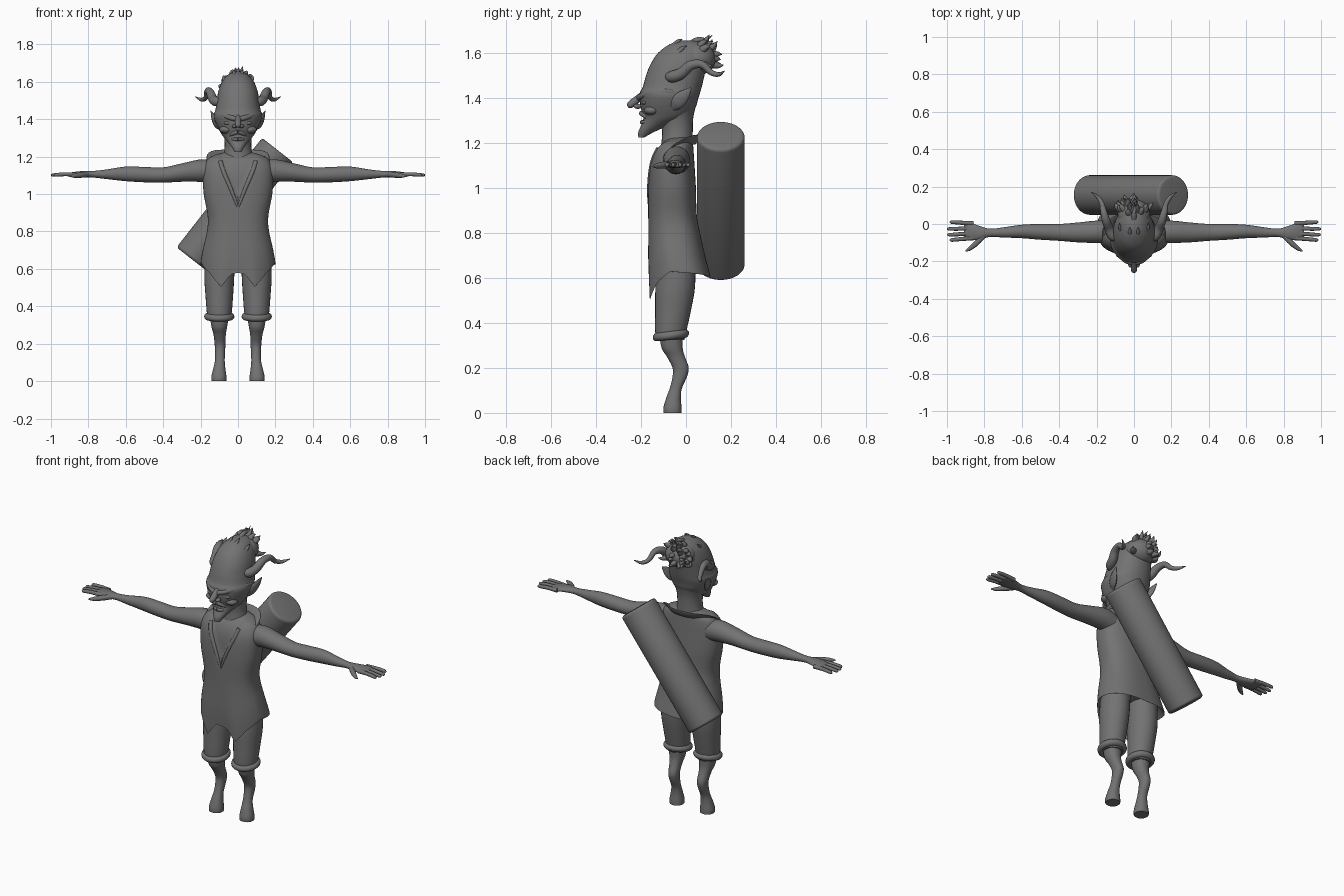
import bpy, bmesh, random
from math import sin, cos, pi, atan2
from mathutils import Vector

if "Cube" in bpy.data.objects:
    bpy.data.objects.remove(bpy.data.objects["Cube"])

grey = bpy.data.materials.new("dark_grey")
grey.diffuse_color = (.17, .17, .17, 1)
grey.use_nodes = True
grey.node_tree.nodes["Principled BSDF"].inputs["Base Color"].default_value = grey.diffuse_color

def catmull(rows, k):
    """Smoothly resample a list of equal-length tuples."""
    out = []
    for i in range(len(rows) - 1):
        a, b, c, d = rows[max(i-1, 0)], rows[i], rows[i+1], rows[min(i+2, len(rows)-1)]
        for s in range(k):
            t = s / k
            out.append(tuple(.5*(2*q + (r-p)*t + (2*p-5*q+4*r-w)*t*t + (3*q-p-3*r+w)*t**3)
                             for p, q, r, w in zip(a, b, c, d)))
    return out + [tuple(rows[-1])]

def finish(ob, mirror=False, angle=40):
    ob.data.materials.append(grey)
    bpy.ops.object.select_all(action='DESELECT')
    ob.select_set(True)
    bpy.context.view_layer.objects.active = ob
    bpy.ops.object.shade_smooth_by_angle(angle=angle*pi/180)
    if mirror:
        ob.modifiers.new("Mirror", 'MIRROR')
    return ob

def skin(name, rings, mirror=False, angle=40):
    """Skin closed rings of points and cap both ends."""
    bm = bmesh.new()
    vs = [[bm.verts.new(p) for p in r] for r in rings]
    n = len(vs[0])
    for a, b in zip(vs, vs[1:]):
        for i in range(n):
            bm.faces.new((a[i], a[(i+1) % n], b[(i+1) % n], b[i]))
    bm.faces.new(vs[0])
    bm.faces.new(vs[-1])
    bmesh.ops.recalc_face_normals(bm, faces=bm.faces)
    me = bpy.data.meshes.new(name)
    bm.to_mesh(me)
    bm.free()
    ob = bpy.data.objects.new(name, me)
    bpy.context.collection.objects.link(ob)
    return finish(ob, mirror, angle)

def loft(name, rows, axis='z', power=2.0, n=28, k=5, mirror=False, tweak=None):
    """Rows: position along axis, centre a, half a, centre b, half b. Angle 0 faces -b."""
    rings = []
    for t, ac, ah, bc, bh in catmull(rows, k):
        ring = []
        for i in range(n):
            f = 2*pi*i/n
            s, c = sin(f), -cos(f)
            e = 2/power
            a = ac + ah*abs(s)**e*(1 if s > 0 else -1)
            b = bc + bh*abs(c)**e*(1 if c > 0 else -1)
            p = Vector((a, b, t) if axis == 'z' else (t, a, b))
            ring.append(tweak(p, f, bc) if tweak else p)
        rings.append(ring)
    return skin(name, rings, mirror)

def tube(name, pts, n=12, k=4, mirror=False, flat=1.0):
    """Tapered tube through (x, y, z, radius) points."""
    rows = catmull(pts, k)
    P = [Vector(r[:3]) for r in rows]
    whole = (P[-1] - P[0]).normalized()
    ref = Vector((1, 0, 0)) if abs(whole.x) < .8 else Vector((0, 0, 1))
    rings = []
    for i, p in enumerate(P):
        t = (P[min(i+1, len(P)-1)] - P[max(i-1, 0)]).normalized()
        u = t.cross(ref).normalized()
        v = u.cross(t)
        r = max(rows[i][3], .001)
        rings.append([p + u*r*cos(2*pi*j/n) + v*r*flat*sin(2*pi*j/n) for j in range(n)])
    return skin(name, rings, mirror, angle=60)

def ball(name, loc, scale, mirror=False):
    bpy.ops.mesh.primitive_uv_sphere_add(segments=20, ring_count=12, radius=1)
    ob = bpy.context.object
    ob.name = name
    for v in ob.data.vertices:
        v.co = Vector(a*b for a, b in zip(v.co, scale)) + Vector(loc)
    return finish(ob, mirror)

# Vest: pointed hem in front, sunken V neckline
HEM = [(0, .585), (.12, .58), (.39, .51), (.8, .585), (1.3, .635), (2.4, .62), (3.2, .61)]
def vest_shape(p, f, yc):
    f = min(f, 2*pi - f)
    for (a, za), (b, zb) in zip(HEM, HEM[1:]):
        if a <= f <= b:
            hem = za + (zb-za)*(f-a)/(b-a)
    w = min(1, max(0, (.84 - p.z)/.22))
    if p.y < yc and p.z > .93:
        p.y += .014*min(1, max(0, (.10*(p.z-.93)/.25 - abs(p.x))/.02))
    p.z += (hem - .62)*w
    if f < 1:
        p.y -= max(0, .62 - hem)*w*.08
    return p
loft("vest", [(.68, 0, .14, -.03, .10), (.625, 0, .19, -.028, .13), (.62, 0, .20, -.026, .134),
              (.70, 0, .187, -.04, .126), (.80, 0, .166, -.052, .115), (.88, 0, .162, -.06, .108),
              (1.0, 0, .183, -.062, .106), (1.1, 0, .188, -.062, .10), (1.16, 0, .178, -.056, .09),
              (1.2, 0, .145, -.045, .075), (1.225, 0, .07, -.035, .055)],
     power=2.4, n=96, k=7, tweak=vest_shape)

# Collar flaps
inner = [(0, .035, 1.195), (.07, .025, 1.195), (.095, -.03, 1.185), (.085, -.10, 1.165), (.055, -.15, 1.1)]
outer = [(0, .06, 1.24), (.09, .055, 1.245), (.168, .0, 1.238), (.178, -.085, 1.175), (.115, -.15, 1.135)]
me = bpy.data.meshes.new("collar")
me.from_pydata(inner + outer, [], [(i, i+1, i+6, i+5) for i in range(4)])
collar = bpy.data.objects.new("collar", me)
bpy.context.collection.objects.link(collar)
finish(collar, True)
collar.modifiers.new("Thick", 'SOLIDIFY').thickness = .012
collar.modifiers.new("Smooth", 'SUBSURF').levels = 2

# Lapel edges
tube("lapel", [(.095, -.122, 1.175, .012), (.078, -.146, 1.12, .012), (.048, -.159, 1.05, .011),
               (.022, -.164, .985, .009), (.002, -.166, .93, .005)], k=6, mirror=True)

# Breeches, cuffs, legs
loft("breeches", [(.325, .1, .058, -.067, .06), (.36, .1, .066, -.068, .069), (.46, .1, .074, -.057, .08),
                  (.56, .1, .08, -.048, .088), (.7, .095, .08, -.042, .085)], mirror=True)
bpy.ops.mesh.primitive_torus_add(major_segments=32, minor_segments=12, major_radius=.062, minor_radius=.019)
cuff = bpy.context.object
cuff.name = "cuff"
for v in cuff.data.vertices:
    v.co += Vector((.1, -.067, .345 + v.co.y*.12))
finish(cuff, True)
loft("leg", [(0, .102, .040, -.06, .040), (.025, .102, .040, -.06, .040), (.07, .1, .032, -.055, .032),
             (.11, .097, .026, -.045, .027), (.16, .096, .027, -.028, .032), (.20, .096, .029, -.024, .036),
             (.25, .098, .033, -.045, .040), (.29, .1, .042, -.062, .047), (.36, .1, .052, -.067, .053)],
     power=2.2, mirror=True)

# Arms and hands
loft("arm", [(.12, -.045, .06, 1.115, .06), (.2, -.042, .06, 1.125, .06), (.3, -.045, .053, 1.115, .049),
             (.4, -.045, .045, 1.102, .041), (.5, -.042, .042, 1.104, .041), (.6, -.04, .036, 1.108, .039),
             (.7, -.045, .027, 1.106, .026), (.77, -.047, .022, 1.106, .018), (.83, -.047, .038, 1.106, .017),
             (.88, -.038, .048, 1.104, .014), (.91, -.037, .045, 1.103, .009)], axis='x', mirror=True)
for i, (y0, y1, tip) in enumerate([(.003, .01, .985), (-.024, -.026, 1.0), (-.05, -.057, .998), (-.075, -.085, .985)]):
    tube(f"finger_{i+1}", [(.86, y0, 1.104, .012), (.92, (y0+y1)/2, 1.106, .011), (.97, y1, 1.103, .010),
                           (tip-.006, y1, 1.101, .008), (tip, y1, 1.1, .003)], n=10, mirror=True)
tube("thumb", [(.80, -.06, 1.105, .014), (.84, -.10, 1.102, .015), (.875, -.13, 1.098, .011),
               (.90, -.145, 1.096, .004)], n=10, mirror=True)

# Neck and head
loft("neck", [(1.16, 0, .09, -.042, .073), (1.24, 0, .072, -.038, .068), (1.31, 0, .075, -.04, .072),
              (1.37, 0, .095, -.04, .085)])
def head_row(z, rx, front, back):
    return (z, 0, rx, (front+back)/2, (back-front)/2)
loft("head", [head_row(*r) for r in [
    (1.225, .018, -.212, -.185), (1.25, .033, -.212, -.14), (1.285, .06, -.197, -.06), (1.315, .085, -.19, .01),
    (1.36, .11, -.202, .043), (1.40, .126, -.205, .055), (1.425, .128, -.205, .063), (1.45, .121, -.192, .07),
    (1.50, .113, -.178, .082), (1.55, .105, -.158, .092), (1.60, .086, -.125, .095), (1.635, .058, -.08, .08),
    (1.652, .03, -.04, .05), (1.657, .006, -.005, .01)]], power=2.15, n=40)

# Face: brow, eyes, cheeks, nose, lips
tube("brow", [(0, -.21, 1.398, .013), (.045, -.194, 1.410, .014), (.09, -.15, 1.426, .013),
              (.118, -.085, 1.43, .011), (.12, -.03, 1.425, .003)], mirror=True)
ball("eye", (.048, -.183, 1.380), (.028, .014, .011), True)
ball("cheek", (.06, -.153, 1.345), (.04, .034, .022), True)
tube("nose", [(0, -.19, 1.42, .012), (0, -.222, 1.39, .017), (0, -.248, 1.37, .016), (0, -.259, 1.362, .007)])
ball("nostril", (.018, -.215, 1.363), (.014, .018, .011), True)
tube("upper_lip", [(0, -.199, 1.333, .011), (.03, -.184, 1.322, .010), (.06, -.15, 1.303, .004)], mirror=True)
tube("lower_lip", [(0, -.197, 1.293, .009), (.025, -.186, 1.293, .008), (.045, -.16, 1.297, .003)], mirror=True)

# Ears and horns
tube("ear", [(.10, -.065, 1.355, .016), (.118, -.04, 1.38, .032), (.133, -.008, 1.412, .026),
             (.145, .022, 1.445, .003)], mirror=True, flat=.4)
tube("horn", [(.09, -.075, 1.495, .022), (.118, -.06, 1.495, .026), (.135, -.02, 1.51, .025), (.15, .02, 1.545, .022),
              (.163, .07, 1.55, .017), (.172, .11, 1.515, .013), (.195, .145, 1.505, .010), (.228, .17, 1.52, .002)],
     mirror=True)

# Hair: back mass with spiky tufts
ball("hair_mass", (0, .048, 1.575), (.088, .085, .074))
random.seed(4)
for i in range(34):
    a = random.uniform(-1.15, 1.15)
    e = random.uniform(-.45, 1.35)
    d = Vector((sin(a)*cos(e), cos(a)*cos(e), sin(e)))
    base = Vector((d.x*.088, .04 + d.y*.078, 1.57 + d.z*.075))
    L = random.uniform(.03, .05)
    mid = base + d*L*.35 + Vector((0, L*.25, 0))
    tip = mid + d*L*.2 + Vector((random.uniform(-.01, .01), L*.3, random.uniform(-.01, .02)))
    tube(f"hair_tuft_{i+1}", [(*(base - d*.015), .022), (*mid, .012), (*tip, .001)], n=8)
for i, (x, y, z) in enumerate([(.045, -.09, 1.595), (.02, -.05, 1.635), (.07, -.03, 1.605)]):
    tube(f"front_tuft_{i+1}", [(x, y, z, .014), (x*1.1, y+.015, z+.018, .008), (x*1.1, y+.035, z+.028, .001)],
         n=8, mirror=True)
tube("crown_wisp", [(0, .02, 1.635, .02), (0, .055, 1.66, .012), (.005, .09, 1.66, .007), (0, .117, 1.68, .001)], n=8)

# Bedroll slung diagonally on the back
lo, hi = Vector((-.245, .155, .65)), Vector((.212, .155, 1.235))
bpy.ops.mesh.primitive_cylinder_add(vertices=48, radius=.106, depth=(hi-lo).length, location=(lo+hi)/2,
                                    rotation=(0, atan2(hi.x-lo.x, hi.z-lo.z), 0))
roll = bpy.context.object
roll.name = "bedroll"
bev = roll.modifiers.new("Bevel", 'BEVEL')
bev.width, bev.segments = .016, 4
finish(roll, angle=180)
